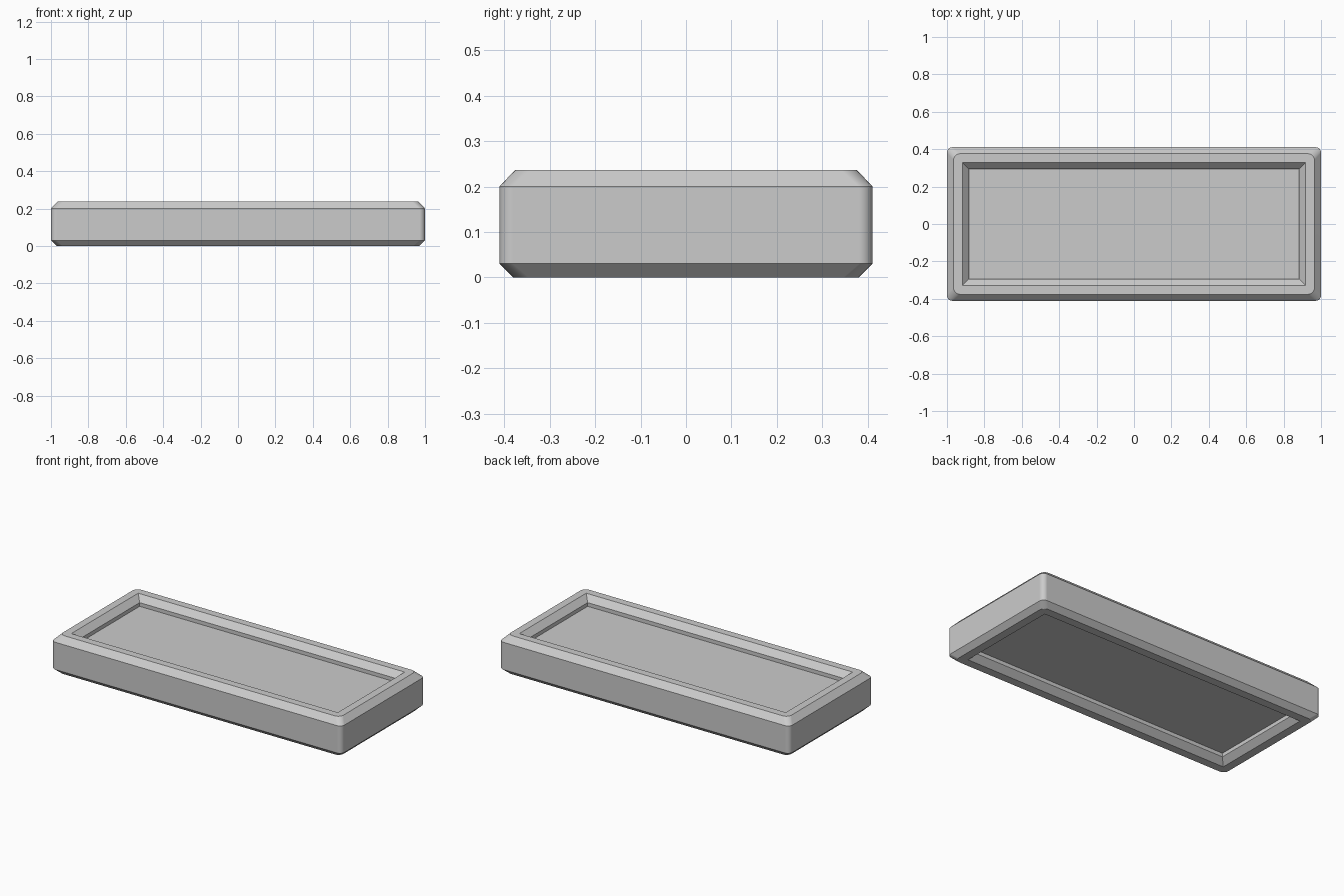
import bpy, bmesh, math

if "Cube" in bpy.data.objects:
    bpy.data.objects.remove(bpy.data.objects["Cube"])

HX, HY = 1.0, 0.411     # half size of the tray
SEG = 5                 # segments per rounded corner


def ring(bm, inset, z, r):
    """Rounded-rectangle loop, inset from the outer footprint."""
    verts = []
    ax, ay = HX - inset - r, HY - inset - r
    for q, (sx, sy) in enumerate([(1, 1), (-1, 1), (-1, -1), (1, -1)]):
        for i in range(SEG + 1):
            a = math.pi / 2 * (q + i / SEG)
            verts.append(bm.verts.new((sx * ax + r * math.cos(a),
                                       sy * ay + r * math.sin(a), z)))
    return verts


# (inset, height, corner radius) from the upper floor, over the rim, to the lower floor
profile = [
    (0.117, 0.178, 0), (0.117, 0.201, 0),      # upper recess wall
    (0.082, 0.237, 0),                         # upper inner slope
    (0.035, 0.237, 0.035), (0.0, 0.20, 0.03),  # top rim, outer chamfer
    (0.0, 0.03, 0.03), (0.03, 0.0, 0.035),     # side wall, bottom chamfer
    (0.082, 0.0, 0),                           # bottom rim
    (0.117, 0.035, 0), (0.117, 0.058, 0),      # lower recess
]

bm = bmesh.new()
rings = [ring(bm, *p) for p in profile]
n = len(rings[0])
for a, b in zip(rings, rings[1:]):
    for i in range(n):
        j = (i + 1) % n
        bm.faces.new((a[i], b[i], b[j], a[j]))
# floors of both recesses
bm.faces.new(rings[0])
bm.faces.new(rings[-1][::-1])
bmesh.ops.remove_doubles(bm, verts=bm.verts, dist=1e-5)
bmesh.ops.recalc_face_normals(bm, faces=bm.faces)

mesh = bpy.data.meshes.new("framed_tray")
bm.to_mesh(mesh)
bm.free()
tray = bpy.data.objects.new("framed_tray", mesh)
bpy.context.collection.objects.link(tray)
bpy.context.view_layer.objects.active = tray
tray.select_set(True)
bpy.ops.object.shade_smooth_by_angle(angle=math.radians(25))

# keep the large faces flat next to the rounded corners
weighted = tray.modifiers.new("flat_faces", 'WEIGHTED_NORMAL')
weighted.keep_sharp = True

# mid-grey finish
mat = bpy.data.materials.new("mid_grey")
mat.diffuse_color = (0.55, 0.55, 0.55, 1)
mat.use_nodes = True
mat.node_tree.nodes["Principled BSDF"].inputs["Base Color"].default_value = mat.diffuse_color
mesh.materials.append(mat)
